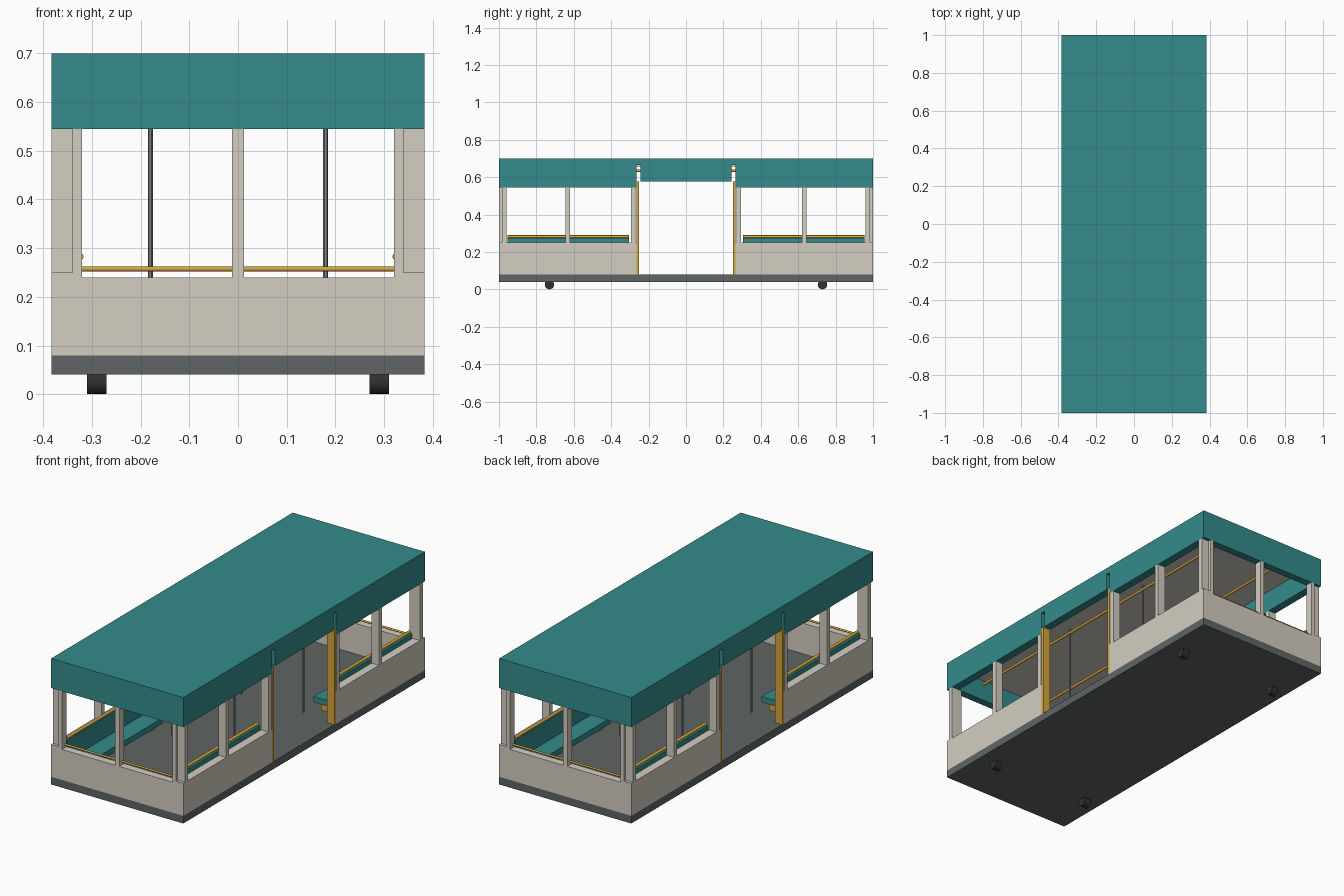
import bpy, math

if "Cube" in bpy.data.objects:
    bpy.data.objects.remove(bpy.data.objects["Cube"])


def material(name, rgb):
    m = bpy.data.materials.new(name)
    m.diffuse_color = (*rgb, 1)
    m.use_nodes = True
    m.node_tree.nodes["Principled BSDF"].inputs["Base Color"].default_value = m.diffuse_color
    return m


TEAL = material("teal", (0.035, 0.26, 0.26))
CREAM = material("cream", (0.66, 0.62, 0.54))
YELLOW = material("yellow", (0.68, 0.38, 0.05))
DARK = material("dark_grey", (0.115, 0.13, 0.128))
BLACK = material("black", (0.03, 0.03, 0.03))
STEEL = material("steel", (0.22, 0.23, 0.24))


def box(name, x, y, z, mat):
    """Box from (min, max) ranges along each axis."""
    lo, hi = zip(x, y, z)
    verts = [(a, b, c) for a in x for b in y for c in z]
    faces = [(0, 1, 3, 2), (4, 6, 7, 5), (0, 4, 5, 1), (2, 3, 7, 6), (0, 2, 6, 4), (1, 5, 7, 3)]
    me = bpy.data.meshes.new(name)
    me.from_pydata(verts, [], faces)
    me.materials.append(mat)
    ob = bpy.data.objects.new(name, me)
    bpy.context.collection.objects.link(ob)
    return ob


def rod(name, centre, radius, length, axis, mat, sides=12):
    rot = {"X": (0, math.pi / 2, 0), "Y": (math.pi / 2, 0, 0), "Z": (0, 0, 0)}[axis]
    bpy.ops.mesh.primitive_cylinder_add(vertices=sides, radius=radius, depth=length,
                                        location=centre, rotation=rot)
    ob = bpy.context.object
    ob.name = name
    ob.data.materials.append(mat)
    bpy.ops.object.shade_smooth_by_angle()
    return ob


def span(a, b, s):
    """Range mirrored to side s."""
    return tuple(sorted((a * s, b * s)))


W, T = 0.383, 0.34   # outer and inner half width

# floor, roof slab and ceiling lining
box("floor", (-W, W), (-1, 1), (0.04, 0.08), DARK)
box("roof", (-W, W), (-1, 1), (0.665, 0.70), TEAL)
box("ceiling", (-T, T), (-0.96, 0.96), (0.657, 0.665), CREAM)

for sy in (-1, 1):
    # end walls, roof skirts, end window posts and end grab rails
    box("end_wall", (-T, T), span(0.96, 1, sy), (0.08, 0.24), CREAM)
    box("end_skirt", (-W, W), span(0.96, 1, sy), (0.545, 0.665), TEAL)
    for x in ((-0.34, -0.32), (-0.012, 0.012), (0.32, 0.34)):
        box("end_post", x, span(0.962, 1, sy), (0.24, 0.545), CREAM)
    rod("end_rail", (0, 0.975 * sy, 0.257), 0.005, 0.65, "X", YELLOW)

for sx in (-1, 1):
    side = span(T, W, sx)
    # door header and overhead rail
    box("door_header", side, (-0.242, 0.242), (0.577, 0.665), TEAL)
    rod("overhead_rail", (0.18 * sx, 0, 0.635), 0.007, 1.92, "Y", YELLOW)
    for sy in (-1, 1):
        # side wall, skirt, window posts and door jamb
        box("side_wall", side, span(0.265, 1, sy), (0.08, 0.25), CREAM)
        box("side_skirt", side, span(0.265, 0.96, sy), (0.545, 0.665), TEAL)
        for y in (0.27, 0.62, 0.96):
            box("side_post", side, span(y, y + 0.025, sy), (0.25, 0.545), CREAM)
        box("door_jamb", side, span(0.25, 0.265, sy), (0.08, 0.577), YELLOW)
        # bench with backrest, top rail and brackets
        box("seat", span(0.225, T, sx), span(0.305, 0.955, sy), (0.135, 0.165), TEAL)
        box("backrest", span(0.32, T, sx), span(0.305, 0.955, sy), (0.165, 0.275), TEAL)
        rod("backrest_rail", (0.325 * sx, 0.63 * sy, 0.282), 0.008, 0.65, "Y", YELLOW)
        for y in (0.315, 0.915):
            box("seat_bracket", span(0.26, T, sx), span(y, y + 0.03, sy), (0.10, 0.135), YELLOW)
        # grab pole and wheel
        rod("grab_pole", (0.18 * sx, 0.285 * sy, 0.37), 0.005, 0.58, "Z", STEEL)
        rod("wheel", (0.29 * sx, 0.73 * sy, 0.025), 0.025, 0.04, "X", BLACK, 16)
